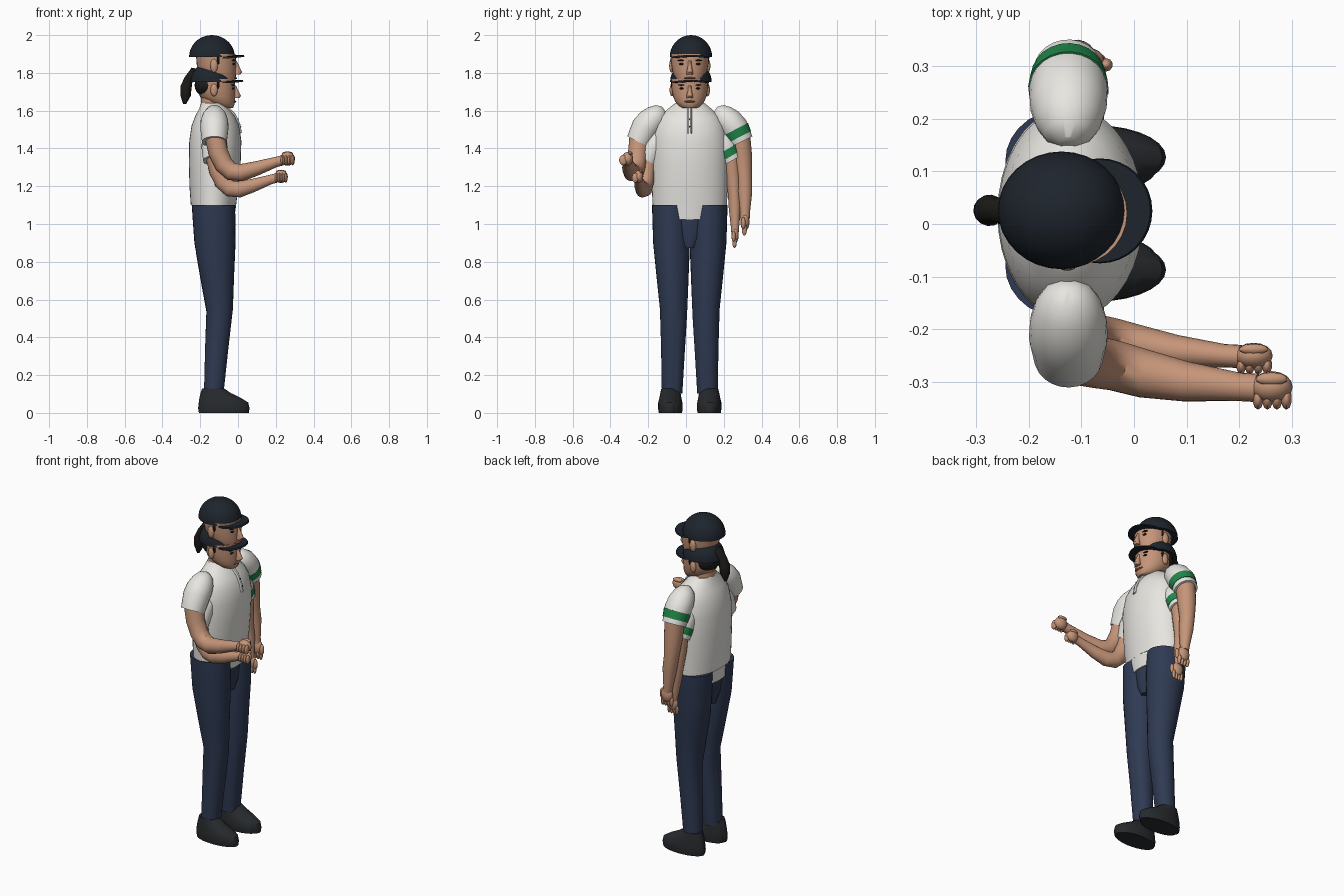
import bpy, bmesh, math
from mathutils import Vector, Matrix

if "Cube" in bpy.data.objects:
    bpy.data.objects.remove(bpy.data.objects["Cube"])

CX, CY = -0.12, 0.02          # vertical axis shared by both figures


def mat(name, r, g, b):
    m = bpy.data.materials.new(name)
    m.diffuse_color = (r, g, b, 1)
    m.use_nodes = True
    m.node_tree.nodes["Principled BSDF"].inputs["Base Color"].default_value = m.diffuse_color
    return m


WHITE = mat("shirt_white", .80, .79, .75)
SKIN = mat("skin", .56, .30, .19)
NAVY = mat("trouser_navy", .028, .042, .085)
DARK = mat("cap_dark", .013, .018, .026)
SHOE = mat("shoe_dark", .02, .023, .026)
HAIR = mat("hair_black", .012, .011, .01)
GREEN = mat("stripe_green", .015, .24, .07)
LIP = mat("lip", .33, .13, .09)
XF = Matrix()                 # transform of the part being built


def finish(name, bm, m):
    bm.transform(XF)
    bmesh.ops.recalc_face_normals(bm, faces=bm.faces)
    me = bpy.data.meshes.new(name)
    bm.to_mesh(me)
    bm.free()
    me.polygons.foreach_set("use_smooth", [True] * len(me.polygons))
    me.set_sharp_from_angle(angle=math.radians(40))
    me.materials.append(m)
    ob = bpy.data.objects.new(name, me)
    bpy.context.collection.objects.link(ob)
    return ob


def skin_rings(name, rings, m):
    bm = bmesh.new()
    rows = [[bm.verts.new(p) for p in r] for r in rings]
    n = len(rows[0])
    for a, b in zip(rows, rows[1:]):
        for i in range(n):
            bm.faces.new((a[i], a[(i + 1) % n], b[(i + 1) % n], b[i]))
    bm.faces.new(rows[0])
    bm.faces.new(rows[-1])
    return finish(name, bm, m)


def loft(name, rings, m, n=28, droop=0.0):
    """Stack of horizontal ellipses: (z, x, y, rx, ry)."""
    out = []
    for z, x, y, rx, ry in rings:
        ring = []
        for i in range(n):
            a = 2 * math.pi * i / n
            dy = ry * math.sin(a)
            ring.append((x + rx * math.cos(a), y + dy, z - droop * dy * dy))
        out.append(ring)
    return skin_rings(name, out, m)


def tube(name, pts, m, n=20):
    """Round tube through (x, y, z, radius) points."""
    p = [Vector(q[:3]) for q in pts]
    u, out = Vector((1, .2, .1)), []
    for i, q in enumerate(pts):
        d = (p[min(i + 1, len(p) - 1)] - p[max(i - 1, 0)]).normalized()
        u = (u - d * u.dot(d)).normalized()
        v = d.cross(u)
        out.append([p[i] + q[3] * (u * math.cos(a) + v * math.sin(a))
                    for a in (2 * math.pi * k / n for k in range(n))])
    return skin_rings(name, out, m)


def ball(name, c, r, m, seg=16):
    bm = bmesh.new()
    bmesh.ops.create_uvsphere(bm, u_segments=seg, v_segments=seg // 2 + 2, radius=1)
    bm.transform(Matrix.Translation(c) @ Matrix.Diagonal((*r, 1)))
    return finish(name, bm, m)


def body(tag):
    # shirt
    loft(tag + "shirt", [(z, x, CY, rx, ry) for z, x, rx, ry in (
        (1.10, -.13, .12, .197), (1.2, -.127, .130, .201), (1.32, -.123, .137, .203),
        (1.44, -.12, .138, .201), (1.52, -.12, .126, .185), (1.57, -.122, .105, .158),
        (1.61, -.128, .078, .115), (1.64, -.135, .06, .078))], WHITE, 36)
    # placket and buttons
    tube(tag + "placket", [(-.068, CY, 1.625, .012), (-.022, CY, 1.575, .012),
                           (.001, CY, 1.525, .012), (.009, CY, 1.48, .012)], WHITE, 8)
    for x, z in ((.0, 1.555), (.014, 1.515)):
        ball(tag + "button", (x, CY, z), (.004, .004, .004), HAIR, 8)
    for s, side in ((-1, "right_"), (1, "left_")):
        Y = lambda o: CY + s * o
        # trouser legs and shoes
        loft(tag + side + "trouser_leg", [(z, x, Y(o), rx, ry) for z, x, o, rx, ry in (
            (1.10, -.13, .1, .115, .1), (.9, -.122, .098, .109, .096), (.72, -.11, .093, .089, .083),
            (.55, -.097, .088, .07, .07), (.35, -.112, .092, .062, .06),
            (.11, -.128, .098, .052, .05))], NAVY)
        loft(tag + side + "shoe", [(z, x, Y(.107), rx, ry) for z, x, rx, ry in (
            (0, -.075, .132, .057), (.025, -.075, .136, .061), (.055, -.077, .131, .06),
            (.08, -.095, .109, .054), (.105, -.118, .08, .049), (.13, -.132, .058, .043))], SHOE)
        # puffed sleeve
        tube(tag + side + "sleeve", [(-.125, Y(o), z, r) for o, z, r in (
            (.135, 1.605, .018), (.15, 1.595, .045), (.175, 1.572, .063), (.205, 1.545, .073),
            (.235, 1.51, .075), (.272, 1.435, .066))], WHITE, 24)
    # stripe on the left sleeve
    tube(tag + "sleeve_stripe", [(-.125, .26, 1.50, .0765), (-.125, .281, 1.459, .0712)], GREEN, 24)
    # left arm, hanging
    tube(tag + "left_arm", [(-.125, .285, 1.47, .055), (-.125, .298, 1.36, .052), (-.12, .308, 1.25, .042),
                            (-.11, .311, 1.17, .04), (-.1, .312, 1.06, .027), (-.095, .312, 1.03, .026)], SKIN)
    ball(tag + "left_palm", (-.092, .312, 1.01), (.036, .024, .045), SKIN)
    for i in range(4):
        ball(tag + "left_finger", (-.12 + .019 * i, .309, .972), (.011, .014, .034), SKIN, 10)
    ball(tag + "left_thumb", (-.053, .303, 1.005), (.013, .013, .032), SKIN, 10)
    # right arm, bent forward
    tube(tag + "right_arm", [(-.125, -.245, 1.47, .054), (-.105, -.255, 1.38, .052), (-.075, -.262, 1.315, .05),
                             (-.035, -.27, 1.277, .048), (.02, -.285, 1.272, .046), (.1, -.3, 1.295, .038),
                             (.2, -.31, 1.328, .027), (.235, -.312, 1.337, .027)], SKIN)
    ball(tag + "right_fist", (.262, -.31, 1.345), (.04, .03, .036), SKIN)
    for i in range(4):
        ball(tag + "right_finger", (.236 + .018 * i, -.332, 1.338), (.011, .022, .028), SKIN, 10)
    ball(tag + "right_thumb", (.262, -.295, 1.372), (.032, .013, .012), SKIN, 10)


def head(tag):
    loft(tag + "neck", [(1.60, -.14, CY, .058, .062), (1.79, -.135, CY, .058, .06)], SKIN)
    loft(tag + "face", [(z, x, CY, rx, ry) for z, x, rx, ry in (
        (1.735, -.065, .04, .038), (1.745, -.072, .055, .056), (1.77, -.09, .078, .077),
        (1.80, -.108, .097, .09), (1.84, -.114, .104, .097), (1.90, -.118, .105, .1))], SKIN)
    loft(tag + "nose", [(z, x, CY, rx, ry) for z, x, rx, ry in (
        (1.865, -.02, .013, .009), (1.83, -.009, .018, .011), (1.804, -.001, .022, .018),
        (1.792, -.006, .018, .018))], SKIN, 12)
    ball(tag + "mouth", (-.018, CY, 1.772), (.014, .03, .006), LIP)
    for s in (-1, 1):
        ball(tag + "eye", (-.023, CY + s * .042, 1.847), (.008, .015, .006), HAIR, 10)
        ball(tag + "eyebrow", (-.024, CY + s * .044, 1.866), (.01, .021, .004), HAIR, 10)
        ball(tag + "ear", (-.127, CY + s * .096, 1.838), (.02, .013, .036), SKIN)
        ball(tag + "sideburn", (-.105, CY + s * .088, 1.87), (.011, .014, .034), HAIR, 10)
    # cap dome and peak
    loft(tag + "cap", [(1.885 + .115 * math.sin(t), CX - .018, CY + .006,
                        .121 * math.cos(t), .112 * math.cos(t))
                       for t in (math.pi / 2 * k / 9.1 for k in range(10))], DARK, 32)
    loft(tag + "cap_peak", [(1.886, -.065, CY + .005, .1, .1), (1.895, -.067, CY + .005, .098, .098)],
         DARK, 32, .9)


def scaled(sx, sy, sz):
    c = Vector((CX, CY, 0))
    return Matrix.Translation(c) @ Matrix.Diagonal((sx, sy, sz, 1)) @ Matrix.Translation(-c)


# tall figure
body("tall_")
head("tall_")

# shorter figure standing in the same place
XF = scaled(.91, .82, .93)
body("short_")
loft("short_trouser_seat", [(1.105, -.13, CY, .112, .16), (1.0, -.127, CY, .106, .11),
                            (.94, -.125, CY, .09, .05)], NAVY)
XF = scaled(.96, .98, .93)
head("short_")

# back hair and ponytail of the shorter figure
XF = Matrix()
ball("back_hair", (-.165, CY, 1.735), (.065, .09, .065), HAIR)
tube("ponytail", [(-.20, .025, 1.80, .02), (-.23, .025, 1.80, .032), (-.262, .026, 1.765, .024),
                  (-.275, .026, 1.725, .03), (-.278, .026, 1.68, .028), (-.283, .026, 1.635, .008)], HAIR, 14)
